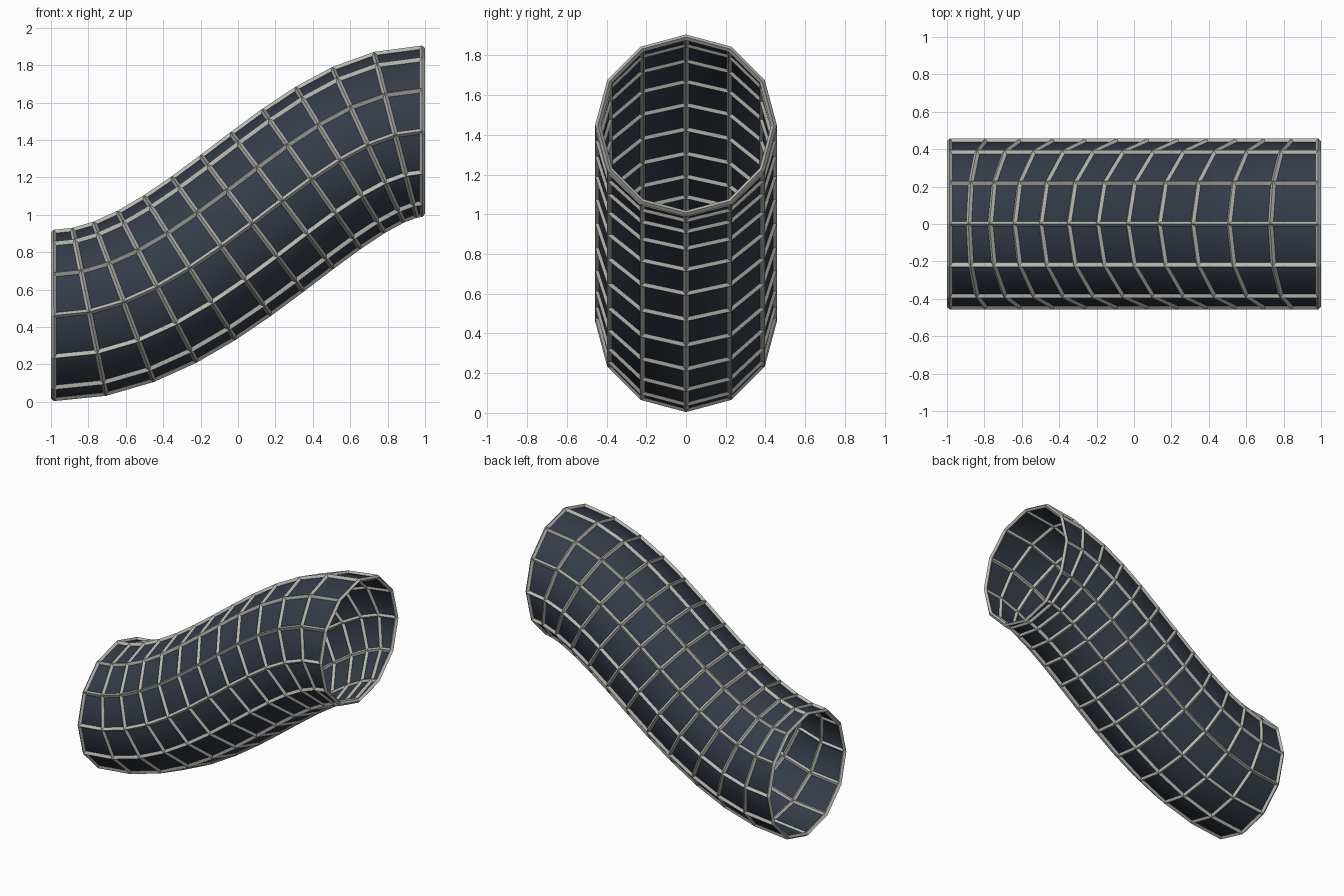
import bpy, math
from mathutils import Vector

if "Cube" in bpy.data.objects:
    bpy.data.objects.remove(bpy.data.objects["Cube"])

SIDES, RINGS, RADIUS = 12, 12, 0.443
P = [Vector(p) for p in ((-.985, 0, .462), (-.215, 0, .462), (.415, 0, 1.447), (.985, 0, 1.447))]

def material(name, rgb):
    m = bpy.data.materials.new(name)
    m.diffuse_color = (*rgb, 1)
    m.use_nodes = True
    m.node_tree.nodes["Principled BSDF"].inputs["Base Color"].default_value = m.diffuse_color
    return m

# S-shaped path: position and direction at t
def path(t):
    u = 1 - t
    pos = P[0]*u**3 + P[1]*3*u*u*t + P[2]*3*u*t*t + P[3]*t**3
    tan = (P[1]-P[0])*u*u + (P[2]-P[1])*2*u*t + (P[3]-P[2])*t*t
    return pos, tan.normalized()

# Open twelve-sided tube swept along the path
def tube(name, mat):
    verts, faces = [], []
    for i in range(RINGS + 1):
        c, t = path(i / RINGS)
        side = Vector((0, 1, 0))
        up = t.cross(side)
        for j in range(SIDES):
            a = 2 * math.pi * j / SIDES
            verts.append(c + (up * math.cos(a) + side * math.sin(a)) * RADIUS)
    for i in range(RINGS):
        for j in range(SIDES):
            k = (j + 1) % SIDES
            faces.append((i*SIDES + j, i*SIDES + k, (i+1)*SIDES + k, (i+1)*SIDES + j))
    me = bpy.data.meshes.new(name)
    me.from_pydata(verts, [], faces)
    me.materials.append(mat)
    ob = bpy.data.objects.new(name, me)
    bpy.context.collection.objects.link(ob)
    return ob

# Dark skin
skin = tube("tube_skin", material("dark_panel", (.035, .045, .065)))
skin.data.shade_smooth()

# Lattice of struts along every edge
frame = tube("tube_frame", material("pale_metal", (.48, .48, .45)))
w = frame.modifiers.new("struts", 'WIREFRAME')
w.thickness = 0.03
w.offset = 0
w.use_boundary = True
w.use_even_offset = True
